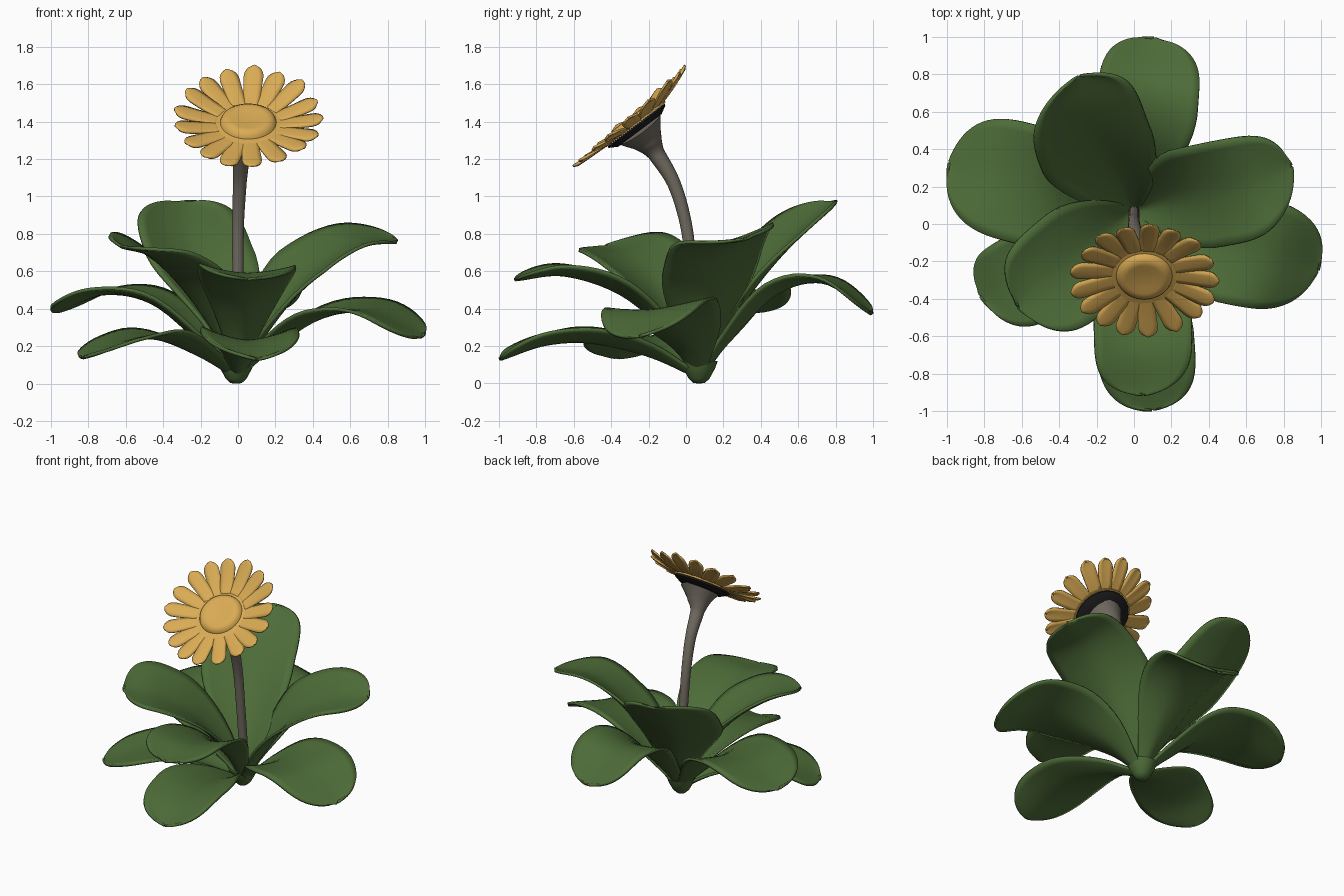
import bpy, bmesh, math, random
from mathutils import Vector, Matrix

if "Cube" in bpy.data.objects:
    bpy.data.objects.remove(bpy.data.objects["Cube"])

random.seed(4)

def material(name, rgb):
    m = bpy.data.materials.new(name)
    m.diffuse_color = (*rgb, 1)
    m.use_nodes = True
    m.node_tree.nodes["Principled BSDF"].inputs["Base Color"].default_value = m.diffuse_color
    return m

GREEN = material("leaf green", (0.075, 0.15, 0.04))
GOLD = material("petal gold", (0.70, 0.41, 0.09))
STEM = material("stem grey brown", (0.17, 0.15, 0.12))
BLACK = material("dark sepal", (0.012, 0.012, 0.013))

def spline(pts, t):
    """Smooth curve through all points, t from 0 to 1."""
    p = [Vector(q) for q in pts]
    p = [2 * p[0] - p[1]] + p + [2 * p[-1] - p[-2]]
    n = len(pts) - 1
    i = min(int(t * n), n - 1)
    f = t * n - i
    a, b, c, d = p[i:i + 4]
    return 0.5 * (2 * b + (c - a) * f + (2 * a - 5 * b + 4 * c - d) * f * f
                  + (3 * b - a - 3 * c + d) * f ** 3)

def add_strip(bm, rows, closed=False):
    """Skin a list of point rows with quads."""
    vs = [[bm.verts.new(p) for p in r] for r in rows]
    m = len(rows[0])
    for r0, r1 in zip(vs, vs[1:]):
        for j in range(m if closed else m - 1):
            k = (j + 1) % m
            bm.faces.new((r0[j], r0[k], r1[k], r1[j]))
    return vs

def finish(bm, name, mat, thickness=0, matrix=None):
    bmesh.ops.remove_doubles(bm, verts=bm.verts, dist=1e-5)
    bmesh.ops.recalc_face_normals(bm, faces=bm.faces)
    me = bpy.data.meshes.new(name)
    bm.to_mesh(me)
    bm.free()
    me.materials.append(mat)
    ob = bpy.data.objects.new(name, me)
    bpy.context.collection.objects.link(ob)
    if matrix:
        ob.matrix_world = matrix
    if thickness:
        s = ob.modifiers.new("thickness", 'SOLIDIFY')
        s.thickness = thickness
        s.offset = 0
    bpy.ops.object.select_all(action='DESELECT')
    ob.select_set(True)
    bpy.context.view_layer.objects.active = ob
    bpy.ops.object.shade_smooth_by_angle(angle=math.radians(50))
    return ob

def lathe(name, profile, mat, matrix=None, n=40):
    bm = bmesh.new()
    add_strip(bm, [[(r * math.cos(a), r * math.sin(a), z) for a in
                    (2 * math.pi * k / n for k in range(n))] for r, z in profile], True)
    return finish(bm, name, mat, 0, matrix)

BASE = (-0.005, 0.07, 0.03)

def leaf(name, mid, half, cup, wide=0.6, roll=0):
    """Spoon-shaped blade swept along its midrib; widest from t = wide, twisted by roll."""
    pts = [BASE] + mid
    d = Vector(mid[-1]) - Vector(BASE)
    flat = Vector((d.y, -d.x, 0)).normalized()
    phase = random.uniform(0, 6)
    rows = []
    N = 30
    for i in range(N + 1):
        t = math.sin(i / N * math.pi / 2)
        c = spline(pts, t)
        tan = (spline(pts, min(t + .01, 1)) - spline(pts, max(t - .01, 0))).normalized()
        g = min(t / wide, 1)
        up = flat.cross(tan).normalized()
        side = flat * math.cos(roll * g) + up * math.sin(roll * g)
        nor = side.cross(tan).normalized()
        w = half * (0.15 + 0.85 * g * g * (3 - 2 * g))
        tip = wide + 0.06
        if t > tip:
            w *= max(1 - ((t - tip) / (1 - tip)) ** 2.7, 0.0004) ** 0.5
        row = []
        for j in range(13):
            s = j / 6 - 1
            lift = (cup + 0.5 * (1 - t) ** 2) * w * abs(s) ** 1.6
            lift += 0.008 * s * s * math.sin(9 * t + phase + 2 * s) * g
            row.append(c + side * w * s + nor * lift)
        rows.append(row)
    bm = bmesh.new()
    add_strip(bm, rows)
    finish(bm, name, GREEN, 0.018)

# Lower, drooping leaves
leaf("leaf_back_low", [(0.02, 0.24, 0.24), (0.06, 0.48, 0.48), (0.08, 0.74, 0.54), (0.11, 0.99, 0.375)], 0.27, 0.08, 0.66)
leaf("leaf_right_low", [(0.2, 0.02, 0.2), (0.45, -0.1, 0.355), (0.72, -0.17, 0.385), (0.98, -0.25, 0.25)], 0.30, 0.06, 0.58, -0.12)
leaf("leaf_front_low", [(0.02, -0.2, 0.15), (0.05, -0.5, 0.22), (0.07, -0.75, 0.21), (0.1, -0.99, 0.13)], 0.26, 0.18)
leaf("leaf_left_front_low", [(-0.2, -0.07, 0.15), (-0.42, -0.2, 0.24), (-0.63, -0.32, 0.22), (-0.82, -0.38, 0.14)], 0.25, 0.06)
leaf("leaf_left_back_low", [(-0.2, 0.12, 0.22), (-0.45, 0.18, 0.43), (-0.72, 0.25, 0.48), (-0.985, 0.33, 0.385)], 0.32, 0.06)

# Upper, more upright leaves
leaf("leaf_back_high", [(-0.07, 0.2, 0.29), (-0.2, 0.4, 0.58), (-0.27, 0.6, 0.81), (-0.29, 0.79, 0.97)], 0.31, 0.18, 0.56)
leaf("leaf_right_high", [(0.15, 0.11, 0.28), (0.35, 0.16, 0.56), (0.6, 0.21, 0.74), (0.84, 0.31, 0.77)], 0.29, 0.16, 0.54, -0.22)
leaf("leaf_front_high", [(0.02, -0.1, 0.27), (0.04, -0.35, 0.48), (0.05, -0.65, 0.58), (0.05, -0.91, 0.555)], 0.26, 0.15, 0.66)
leaf("leaf_left_high", [(-0.11, -0.02, 0.28), (-0.27, -0.16, 0.53), (-0.45, -0.31, 0.68), (-0.62, -0.44, 0.73)], 0.30, 0.18, 0.6, 0.15)

# Crown where the leaves meet
lathe("leaf_crown", [(0, 0), (0.03, 0.002), (0.055, 0.025), (0.085, 0.08), (0.1, 0.12), (0.05, 0.1), (0, 0.1)],
      GREEN, Matrix.Translation((-0.01, 0.07, 0)), 20)

# Curved stem flaring into the flower cup
path = [(0, 0.07, 0.03), (0, 0.06, 0.3), (0, 0.03, 0.6), (0, 0, 0.85), (0.01, -0.065, 1.07),
        (0.02, -0.16, 1.23), (0.035, -0.205, 1.3), (0.05, -0.25, 1.362)]
radii = [0.03, 0.03, 0.03, 0.032, 0.036, 0.047, 0.085, 0.14]
bm = bmesh.new()
rows = []
for i in range(50):
    t = i / 49
    c = spline(path, t)
    tan = (spline(path, min(t + .01, 1)) - spline(path, max(t - .01, 0))).normalized()
    v = tan.cross(Vector((1, 0, 0))).normalized()
    u = v.cross(tan)
    f = t * 7
    k = min(int(f), 6)
    r = radii[k] + (radii[k + 1] - radii[k]) * (f - k)
    rows.append([c + r * (u * math.cos(a) + v * math.sin(a))
                 for a in (2 * math.pi * j / 20 for j in range(20))])
vs = add_strip(bm, rows, True)
bm.faces.new(vs[0])
bm.faces.new(vs[-1])
finish(bm, "stem", STEM)

# Flower head, tilted forward
HEAD = Matrix.Translation((0.055, -0.27, 1.385)) @ Matrix.Rotation(math.radians(37), 4, 'X')
lathe("dark_sepal_ring", [(0, -0.04), (0.145, -0.04), (0.19, -0.014), (0.19, -0.004), (0, -0.004)], BLACK, HEAD)
lathe("flower_centre", [(0, -0.003), (0.2, -0.003), (0.2, 0.01), (0.15, 0.014), (0.142, 0.032),
                        (0.12, 0.046), (0.095, 0.048), (0.06, 0.04), (0, 0.044)], GOLD, HEAD)

# Ring of petals, those at the top curling up more
bm = bmesh.new()
COUNT = 17
for k in range(COUNT):
    a = 2 * math.pi * (k + random.uniform(-0.1, 0.1)) / COUNT
    length = random.uniform(0.385, 0.405)
    tip = 0.053 + 0.03 * math.sin(a) + random.uniform(-0.008, 0.008)
    rot = Matrix.Rotation(a, 3, 'Z')
    rows = []
    for i in range(13):
        t = math.sin(i / 12 * math.pi / 2)
        r = 0.15 + (length - 0.15) * t
        w = 0.042 + 0.01 * min(t / 0.75, 1)
        if t > 0.75:
            w *= max(1 - ((t - 0.75) / 0.25) ** 2.4, 0.001) ** 0.5
        rows.append([rot @ Vector((r, w * s, 0.004 + tip * t ** 1.3 - 0.008 * t * s * s))
                     for s in (-1, -0.5, 0, 0.5, 1)])
    add_strip(bm, rows)
finish(bm, "petals", GOLD, 0.012, HEAD)
